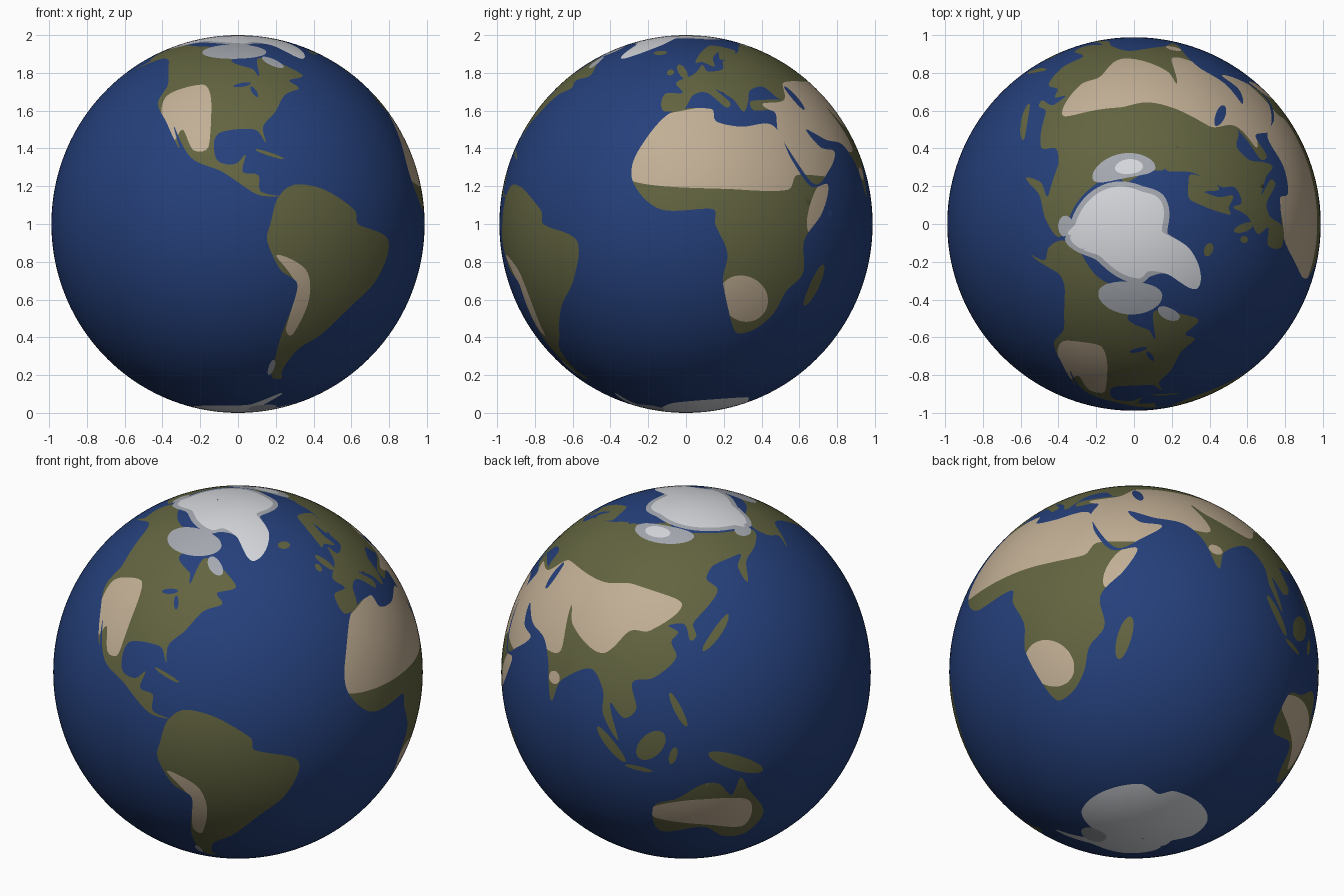
import bpy, bmesh, math
from mathutils import Vector
from mathutils.geometry import delaunay_2d_cdt

if "Cube" in bpy.data.objects:
    bpy.data.objects.remove(bpy.data.objects["Cube"])

WEST, EAST, STEP = -170, 190, 2      # the seam runs through the Bering Strait
R_SIDE, R_POLE = 0.988, 1.0

COLOURS = {"ocean blue": (0.0185, 0.051, 0.198), "land green": (0.122, 0.127, 0.051),
           "desert tan": (0.539, 0.429, 0.301), "tundra grey": (0.376, 0.397, 0.434),
           "ice white": (0.672, 0.686, 0.723)}
SEA, LAND, SAND, TUNDRA, ICE = range(5)
layers = []


def paint(colour, *outline):
    """Add a rounded closed outline of (longitude, latitude) points; later ones lie on top."""
    pts, n, out = [Vector(p) for p in outline], len(outline), []
    for i in range(n):
        a, b, c, d = (pts[(i + k) % n] for k in (-1, 0, 1, 2))
        span = (c - b).length
        cuts = max(2, math.ceil(span / 1.3))
        # tangents limited by the span so that tight corners do not loop
        m0, m1 = (c - a) / 2, (d - b) / 2
        m0 *= min(1, span / max(m0.length, 1e-6))
        m1 *= min(1, span / max(m1.length, 1e-6))
        for k in range(cuts):
            t = k / cuts
            h = t * t * (3 - 2 * t)
            p = b * (1 - h) + c * h + m0 * t * (1 - t) ** 2 - m1 * t * t * (1 - t)
            out.append(Vector((min(max(p.x, WEST), EAST), min(max(p.y, -90), 90))))
    layers.append((colour, out))


def blob(colour, lon, lat, length, width, tilt=0):
    """Add a tilted oval, its half length and half width in degrees."""
    c, s = math.cos(math.radians(tilt)), math.sin(math.radians(tilt))
    ring = [(length * math.cos(i * math.pi / 6), width * math.sin(i * math.pi / 6)) for i in range(12)]
    paint(colour, *[(lon + x * c - y * s, lat + x * s + y * c) for x, y in ring])


def inside(x, y, poly):
    hit, p = False, poly[-1]
    for q in poly:
        if (p.y > y) != (q.y > y) and x < (q.x - p.x) * (y - p.y) / (q.y - p.y) + p.x:
            hit = not hit
        p = q
    return hit


# Africa
paint(LAND, (-6, 36), (10, 37.5), (11, 33), (20, 31), (33, 31.5), (37, 20), (43, 11.5), (51, 12),
      (47, 3.5), (39.5, -5), (40.5, -15), (35, -21), (32, -28.5), (26, -34), (18.5, -34.5), (12, -18),
      (13, -9), (9, 0), (8.5, 4.5), (-8, 4.5), (-17, 13), (-16.5, 22))
# Europe
paint(LAND, (-9, 37), (-9, 43.5), (-1.5, 44), (-4.5, 48.5), (4, 52.5), (9.5, 57.5), (11, 54), (20, 55),
      (23, 59.5), (40, 65), (62, 69), (62, 40), (42, 41.5), (37, 46.5), (29, 45), (26, 40.5),
      (22.5, 36.5), (19.5, 41.5), (13, 45.5), (18, 40), (16, 38), (9, 44), (3, 43), (-1, 37.5))
# Scandinavia
paint(LAND, (32, 62), (22, 60.5), (24.5, 65.5), (17.5, 61.5), (16, 56.5), (10, 59), (5.5, 59), (12, 66),
      (25, 71), (41, 67), (36, 64))
# Asia and Arabia
paint(LAND, (60, 69), (68, 72), (100, 77), (113, 73.5), (140, 72.5), (180, 69), (190, 66), (178, 62),
      (163, 58), (157, 51), (156, 57), (162, 61), (142, 59), (136, 54.5), (140.5, 50), (128, 40),
      (129, 36), (126.5, 34.5), (124.5, 39.5), (118, 39), (122, 37), (119.5, 34), (121.5, 29), (114, 22.5),
      (107, 20.5), (109, 12.5), (105, 9), (100, 13), (103.5, 1.5), (98, 9), (97, 16.5), (91, 22),
      (80.5, 15.5), (77.5, 8), (73, 19), (67, 25), (57, 26.5), (48, 30), (52, 24), (59.5, 22.5), (53, 16.5),
      (44, 12.5), (34.5, 28.5), (36, 36.5), (27, 37), (27, 40.5), (41, 41.3), (60, 42))
# North America down to the isthmus
paint(LAND, (-167, 67), (-156, 71), (-125, 70), (-82, 68), (-94, 60), (-82, 55), (-79.5, 51.5),
      (-77.5, 61), (-66, 59), (-56, 52), (-65, 49.5), (-62, 46), (-70, 43), (-76, 36), (-81, 31),
      (-80.5, 25.5), (-84, 30), (-97, 28.5), (-97, 20), (-91, 18.5), (-87.5, 21.5), (-88.5, 16),
      (-83.5, 15), (-83, 10), (-77, 8.5), (-84, 9), (-95, 16), (-105.5, 20.5), (-113.5, 31),
      (-110, 23.5), (-117, 32.5), (-124, 40), (-124, 48), (-136, 59), (-147, 61), (-163, 55), (-158, 59),
      (-165, 62))
# South America
paint(LAND, (-77.5, 8), (-72, 12), (-62, 10.5), (-51, 4), (-50, 0), (-36, -5), (-39, -17), (-48, -26),
      (-57, -36), (-65, -42), (-68, -51), (-66, -55), (-72.5, -53.5), (-73.5, -38), (-70.3, -19),
      (-76.5, -14), (-81, -5), (-80, 0))
# Australia
paint(LAND, (114, -22), (115.5, -34), (131, -31.5), (140, -38), (149, -38), (153.3, -28), (145.5, -16),
      (142.5, -11), (140, -17.5), (135.5, -12.5), (130, -12.5), (122, -18))
# islands
blob(LAND, 46.8, -19, 7, 2.3, 72)
blob(LAND, 137, 36.5, 8, 1.5, 42)
blob(LAND, 141, -5.5, 10, 2.5, -25)
blob(LAND, 114, 1, 6, 3.5, 50)
blob(LAND, 101, -.5, 7, 1.6, -47)
blob(LAND, 110, -7.3, 4.5, .8, -8)
blob(LAND, 121, -2, 3, 1.2, 75)
blob(LAND, 122.5, 13, 6, 1.2, -62)
blob(LAND, -2, 54, 4.2, 2, 125)
blob(LAND, -8, 53.4, 1.8, 1.5)
blob(LAND, -19, 65, 5, 1.5)
blob(LAND, -79.5, 21.7, 5, .6, -18)
# inland waters
blob(SEA, -88, 47.5, 4, .9, 10)
blob(SEA, -83, 44.5, 2.5, 1, 120)
blob(SEA, 51.5, 42, 5, 2, 105)
# deserts (kept to land by the painting rule below)
paint(SAND, (-20, 14.3), (17, 10.5), (34, 10.5), (38, 15), (62, 15), (60, 26), (46, 30), (36, 36),
      (15, 34), (11, 38.5), (-6, 36), (-20, 33))
blob(SAND, 46, 5, 9, 4, 60)
blob(SAND, 20, -23.5, 9.5, 7, -30)
paint(SAND, (32, 39.5), (44, 41), (52, 48.5), (83, 49), (98, 51), (123, 46.5), (111, 37), (103, 36),
      (94, 27.5), (78, 33), (73, 38), (77, 24), (66, 23), (46, 28), (36, 36))
blob(SAND, 77.3, 15.5, 2.5, 2)
paint(SAND, (-121, 43), (-106, 47.5), (-101, 41), (-100, 24), (-105, 23), (-110, 30), (-113, 26),
      (-119, 33))
paint(SAND, (-78, -9.5), (-68, -14), (-65.5, -24), (-69, -36), (-72, -34), (-71, -19))
paint(SAND, (114, -22), (128, -18.5), (146, -20.5), (147, -33), (133, -30.5), (114, -27))
# Arctic ice with Greenland, inside a grey rim that skips Greenland
arctic = [(WEST, 90), (WEST, 70), (-136, 75.5), (-84, 73), (-72, 74.6), (-56, 71), (-45, 61),
          (-24, 71), (-15, 81), (44, 79), (80, 79.6), (137, 75.5), (180, 71.7), (EAST, 70), (EAST, 90)]
paint(TUNDRA, *[(x, y if y == 90 or -60 < x < -20 else y - 1.7) for x, y in arctic])
# tundra of Canada, Siberia and Patagonia
blob(TUNDRA, -93, 66.5, 25, 5.5)
blob(TUNDRA, -69, 59, 6, 2.5, -25)
blob(TUNDRA, 101, 71.5, 32, 4)
blob(TUNDRA, 182, 68.5, 9, 2.5)
blob(TUNDRA, -74, -49.5, 3.5, 1.5, 90)
blob(ICE, 95, 72, 14, 2.4)
paint(ICE, *arctic)
# Antarctica with a grey shelf
paint(ICE, (WEST, -90), (WEST, -77), (-130, -74), (-78, -73), (-58, -63.5), (-61, -75), (-40, -77.5),
      (-10, -71), (54, -66.5), (72, -69.5), (84, -67), (138, -66.5), (160, -70), (170, -76),
      (EAST, -77), (EAST, -90))
blob(TUNDRA, -55, -77, 20, 4)

# triangulate the map with every coastline as a real edge
verts = [Vector((x, y)) for y in range(-90, 91, STEP) for x in range(WEST, EAST + 1, STEP)]
edges = []
for colour, line in layers:
    start, n = len(verts), len(line)
    verts += line
    edges += [(start + i, start + (i + 1) % n) for i in range(n)]
flat, _, tris, *_ = delaunay_2d_cdt(verts, edges, [], 0, 1e-4)

# colour each triangle by the topmost outline around it; sand only covers land
mids = [sum((flat[i] for i in t), Vector((0, 0))) / len(t) for t in tris]
index = [SEA] * len(tris)
for colour, line in layers:
    x0, x1 = min(p.x for p in line), max(p.x for p in line)
    y0, y1 = min(p.y for p in line), max(p.y for p in line)
    for i, m in enumerate(mids):
        if x0 < m.x < x1 and y0 < m.y < y1 and (colour != SAND or index[i] == LAND):
            if inside(m.x, m.y, line):
                index[i] = colour

# wrap the map round the globe
wrapped = []
for p in flat:
    lon, lat = math.radians(p.x), math.radians(p.y)
    r = R_SIDE * math.cos(lat)
    wrapped.append((r * math.cos(lon), r * math.sin(lon), 1 + R_POLE * math.sin(lat)))
mesh = bpy.data.meshes.new("globe")
mesh.from_pydata(wrapped, [], tris)
for name, rgb in COLOURS.items():
    mat = bpy.data.materials.new(name)
    mat.diffuse_color = (*rgb, 1)
    mat.use_nodes = True
    mat.node_tree.nodes["Principled BSDF"].inputs["Base Color"].default_value = mat.diffuse_color
    mesh.materials.append(mat)
mesh.polygons.foreach_set("material_index", index)
bm = bmesh.new()
bm.from_mesh(mesh)
bmesh.ops.remove_doubles(bm, verts=bm.verts, dist=1e-5)     # close the seam and poles
for f in bm.faces:
    f.smooth = True
bm.to_mesh(mesh)
bm.free()
bpy.context.collection.objects.link(bpy.data.objects.new("globe", mesh))
